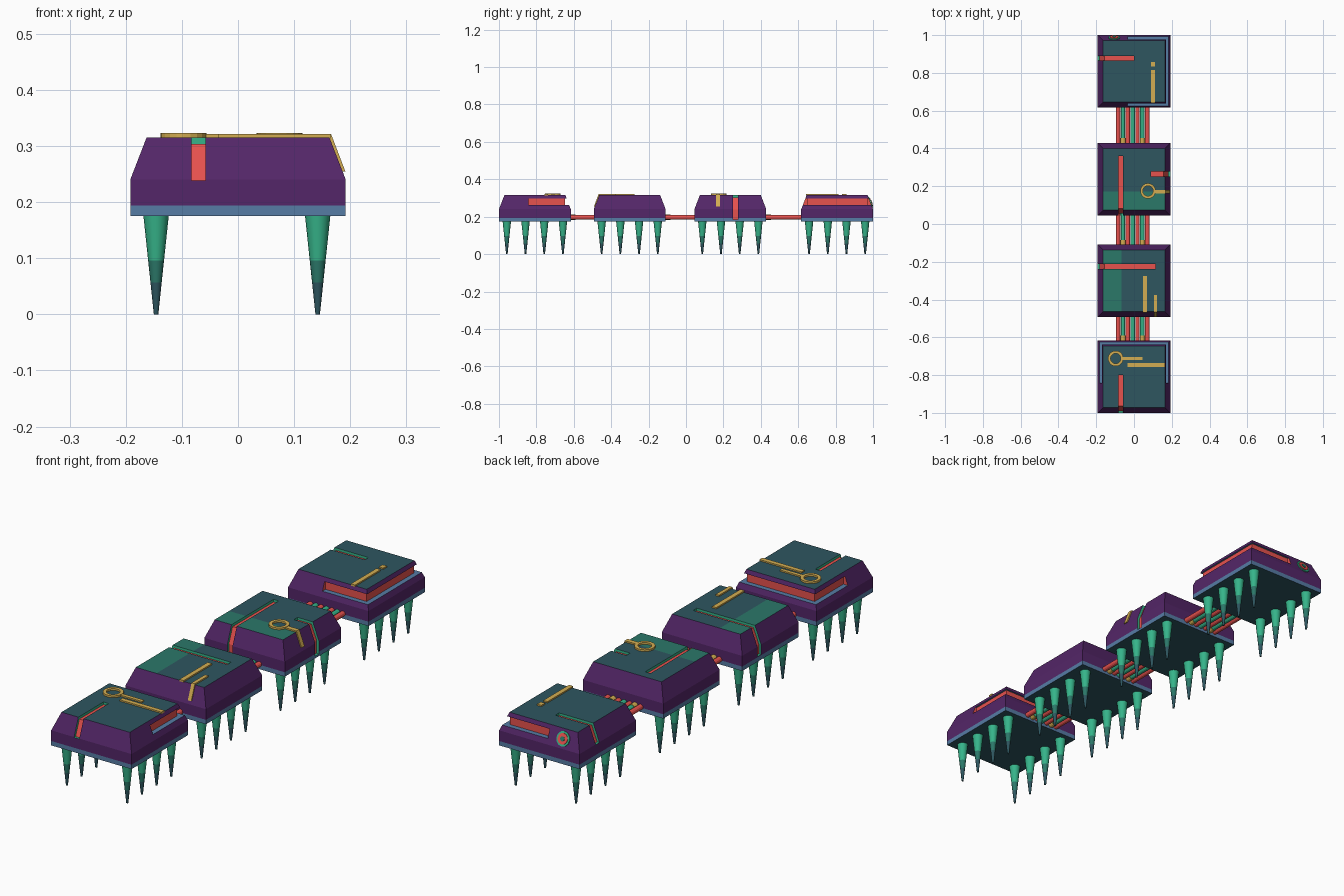
import bpy, bmesh, math
from mathutils import Matrix, Vector

if "Cube" in bpy.data.objects:
    bpy.data.objects.remove(bpy.data.objects["Cube"])

# Shared palette: every mesh gets the same slots in the same order
PALETTE = [("purple", (84, 38, 104)), ("dark_teal", (46, 86, 96)), ("bright_green", (54, 180, 138)),
           ("mid_green", (43, 120, 105)), ("red", (232, 82, 78)), ("gold", (212, 174, 82)),
           ("steel_blue", (86, 124, 165))]
PURPLE, TEAL, GREEN, MID, RED, GOLD, BLUE = range(7)


def linear(c):
    c /= 255
    return c / 12.92 if c < 0.04045 else ((c + 0.055) / 1.055) ** 2.4


MATS = []
for mat_name, rgb in PALETTE:
    m = bpy.data.materials.new(mat_name)
    m.diffuse_color = (*[linear(c) for c in rgb], 1)
    m.use_nodes = True
    m.node_tree.nodes["Principled BSDF"].inputs["Base Color"].default_value = m.diffuse_color
    MATS.append(m)


def finish(name, bm, loc=(0, 0, 0)):
    bmesh.ops.recalc_face_normals(bm, faces=bm.faces[:])
    mesh = bpy.data.meshes.new(name)
    bm.to_mesh(mesh)
    bm.free()
    for m in MATS:
        mesh.materials.append(m)
    ob = bpy.data.objects.new(name, mesh)
    ob.location = loc
    bpy.context.collection.objects.link(ob)
    return ob


def loft(bm, rings, mats, cap_mats):
    """Skin a stack of closed rings; one material per band plus the two caps."""
    rows = [[bm.verts.new(p) for p in r] for r in rings]
    n = len(rows[0])
    for a, b, m in zip(rows, rows[1:], mats):
        for i in range(n):
            j = (i + 1) % n
            bm.faces.new((a[i], a[j], b[j], b[i])).material_index = m
    if cap_mats:
        bm.faces.new(rows[0]).material_index = cap_mats[0]
        bm.faces.new(rows[-1]).material_index = cap_mats[1]


def prism(name, pts, place, side_mats, cap_mat, w0, w1, loc):
    """Extrude a 2D outline from w0 to w1; place(a, b, w) maps it to 3D."""
    bm = bmesh.new()
    rows = [[bm.verts.new(place(a, b, w)) for a, b in pts] for w in (w0, w1)]
    n = len(pts)
    for i in range(n):
        j = (i + 1) % n
        f = bm.faces.new((rows[0][i], rows[0][j], rows[1][j], rows[1][i]))
        f.material_index = side_mats[i]
    for r in rows:
        bm.faces.new(r).material_index = cap_mat
    return finish(name, bm, loc)


# Outward direction frames: u runs toward the named side, w runs across
FRAMES = {"right": lambda u, z, w: (u, w, z), "left": lambda u, z, w: (-u, w, z),
          "front": lambda u, z, w: (w, -u, z)}
HALF, TOP_HALF, Z0, BAND, SHOULDER, TOP = 0.192, 0.163, 0.175, 0.194, 0.24, 0.315


def groove(side, start, across, zmin, loc):
    """Cutter for a shallow channel along the top and down one side."""
    pts = [(start, 0.304), (0.156, 0.304), (0.1815, 0.239), (0.1815, zmin),
           (0.24, zmin), (0.24, 0.35), (start, 0.35)]
    return prism("groove_cutter", pts, FRAMES[side], [RED, RED, RED, GREEN, GREEN, GREEN, GREEN],
                 GREEN, across - 0.0125, across + 0.0125, loc)


def side_slot(turned, loc):
    """Cutter for the slot wrapping three sides."""
    e, s = 0.162, -0.034
    pts = [(s, -.25), (.25, -.25), (.25, .25), (s, .25), (s, e), (e, e), (e, -e), (s, -e)]
    place = (lambda x, y, z: (-y, x, z)) if turned else (lambda x, y, z: (x, y, z))
    return prism("slot_cutter", pts, place, [RED] * 8, BLUE, 0.262, 0.298, loc)


def trace(name, side, start, end, across, width, loc, drop=None):
    """Thin gold strip on the top, optionally bending down the slope to z = drop."""
    pts = [(start, 0.313), (start, 0.321), (end, 0.321), (end, 0.313)]
    if drop:
        u = TOP_HALF + (TOP - drop) * 0.387
        pts = [(start, 0.313), (start, 0.321), (0.166, 0.321), (u + 0.005, drop),
               (u - 0.003, drop), (0.160, 0.313)]
    prism(name, pts, FRAMES[side], [GOLD] * len(pts), GOLD, across - width / 2, across + width / 2, loc)


def gold_ring(name, x, y):
    bm = bmesh.new()
    prof = [(0.027, 0.313), (0.041, 0.313), (0.041, 0.323), (0.027, 0.323), (0.027, 0.313)]
    loft(bm, [[(r * math.cos(t * math.pi / 10), r * math.sin(t * math.pi / 10), z)
               for t in range(20)] for r, z in prof], [GOLD] * 4, None)
    bmesh.ops.remove_doubles(bm, verts=bm.verts[:], dist=1e-5)
    finish(name, bm, (x, y, 0))


def body(name, y, cutters, panel=None):
    """Bevelled block with a blue skirt; panel = (axis, limit) tints part of the top."""
    bm = bmesh.new()
    rings = [[(h * sx, h * sy, z) for sx, sy in ((-1, -1), (1, -1), (1, 1), (-1, 1))]
             for h, z in ((HALF, Z0), (HALF, BAND), (HALF, SHOULDER), (TOP_HALF, TOP))]
    loft(bm, rings, [BLUE, PURPLE, PURPLE], [TEAL, TEAL])
    if panel:
        axis, limit = panel
        n = Vector((0, 0, 0))
        n[axis] = 1
        bmesh.ops.bisect_plane(bm, geom=bm.verts[:] + bm.edges[:] + bm.faces[:],
                               plane_co=n * limit, plane_no=n)
        for f in bm.faces:
            c = f.calc_center_median()
            if c.z > TOP - 0.001 and c[axis] < limit:
                f.material_index = MID
    ob = finish(name, bm, (0, y, 0))
    for c in cutters:
        c.hide_render = True
        mod = ob.modifiers.new("cut", 'BOOLEAN')
        mod.operation, mod.solver, mod.object = 'DIFFERENCE', 'EXACT', c
    # Bake the cuts and remove the cutters
    deps = bpy.context.evaluated_depsgraph_get()
    mesh = bpy.data.meshes.new_from_object(ob.evaluated_get(deps))
    ob.modifiers.clear()
    ob.data = mesh
    for c in cutters:
        bpy.data.objects.remove(c)


# Four body segments, front to back
YA, YB, YC, YD = -0.808, -0.301, 0.237, 0.808
A, B, C, D = [(0, y, 0) for y in (YA, YB, YC, YD)]
body("front_segment", YA, [groove("front", -0.008, -0.07, 0.2385, A), side_slot(True, A)])
body("second_segment", YB, [groove("left", -0.115, 0.076, 0.197, B)], (0, -0.065))
body("third_segment", YC, [groove("front", -0.123, -0.07, 0.2, C),
                           groove("right", 0.09, 0.028, 0.185, C)], (1, -0.065))
body("rear_segment", YD, [groove("left", 0.0, 0.07, 0.2385, D), side_slot(False, D)])

# Gold inlays on the tops
gold_ring("front_ring", -0.097, -0.712)
trace("front_ring_strip", "right", -0.058, 0.045, 0.096, 0.016, A)
trace("front_long_strip", "right", -0.035, 0.165, 0.061, 0.02, A)
trace("second_long_strip", "front", -0.026, 0.167, 0.058, 0.02, B)
trace("second_bent_strip", "front", 0.074, 0.16, 0.113, 0.016, B, drop=0.255)
gold_ring("third_ring", 0.074, 0.175)
trace("third_bent_strip", "right", 0.112, 0.16, -0.066, 0.02, C, drop=0.255)
trace("rear_short_strip", "front", -0.05, -0.025, 0.1, 0.02, D)
trace("rear_long_strip", "front", -0.008, 0.167, 0.1, 0.02, D)


# Banded spike legs, four per side on every segment
def circle(r, z, n=16):
    return [(r * math.cos(t * 2 * math.pi / n), r * math.sin(t * 2 * math.pi / n), z) for t in range(n)]


for seg, y in (("front", YA), ("second", YB), ("third", YC), ("rear", YD)):
    for side, x in (("left", -0.146), ("right", 0.142)):
        for k, dy in enumerate((-0.15, -0.05, 0.05, 0.15)):
            bm = bmesh.new()
            loft(bm, [circle(0.004 + 0.0185 * z / 0.175, z) for z in (0, 0.057, 0.096, 0.176)],
                 [TEAL, MID, GREEN], [TEAL, GREEN])
            leg = finish(f"{seg}_{side}_leg_{k + 1}", bm, (x, y + dy, 0))
            bpy.context.view_layer.objects.active = leg
            for p in leg.data.polygons:
                p.use_smooth = len(p.vertices) == 4


# Bundles of alternating red and green cables linking the segments
def tube(name, r, length, mat, matrix):
    bm = bmesh.new()
    loft(bm, [circle(r, 0, 12), circle(r, length, 12)], [mat], [mat, mat])
    bmesh.ops.transform(bm, matrix=matrix, verts=bm.verts[:])
    return finish(name, bm)


along_y = Matrix.Rotation(-math.pi / 2, 4, 'X')
for label, y0, y1 in (("front", YA, YB), ("middle", YB, YC), ("rear", YC, YD)):
    a, b = y0 + HALF - 0.01, y1 - HALF + 0.01
    for i in range(7):
        at = Matrix.Translation((-0.084 + i * 0.0257, a, 0.197))
        tube(f"{label}_cable_{i + 1}", 0.0115, b - a, (RED, GREEN)[i % 2], at @ along_y)
        if i in (1, 5):
            tube(f"{label}_cable_collar_{i + 1}", 0.0135, 0.035, GOLD, at @ along_y)

# Round port on the rear slope
slope = Matrix.Rotation(-math.atan2(0.075, 0.029), 4, 'X')
seat = Matrix.Translation((-0.105, YD + 0.1775, 0.277)) @ slope
for part, r, h, mat in (("rim", 0.031, 0.006, GREEN), ("core", 0.023, 0.009, RED),
                        ("eye", 0.010, 0.011, MID)):
    tube("rear_port_" + part, r, h, mat, seat @ Matrix.Translation((0, 0, -0.002)))
